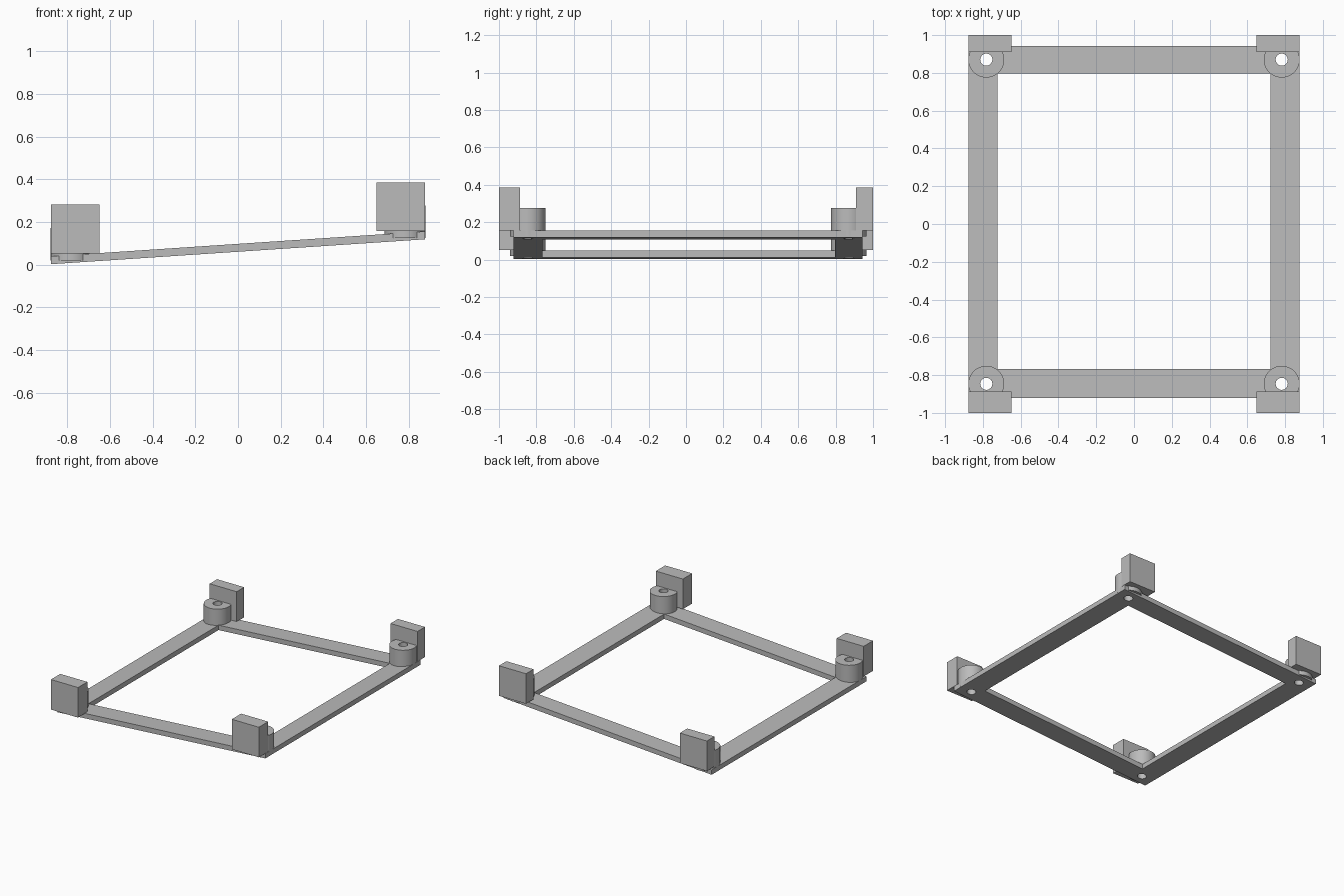
import bpy
import bmesh
from mathutils import Matrix

cube = bpy.data.objects.get("Cube")
if cube:
    bpy.data.objects.remove(cube, do_unlink=True)

grey = bpy.data.materials.new("mid_grey")
grey.use_nodes = True
grey.diffuse_color = (0.5, 0.5, 0.5, 1)
grey.node_tree.nodes["Principled BSDF"].inputs["Base Color"].default_value = (0.5, 0.5, 0.5, 1)

SLOPE = 0.0665
POST_X, POST_R, HOLE_R = 0.782, 0.095, 0.032


def finish(bm, name):
    bmesh.ops.recalc_face_normals(bm, faces=bm.faces)
    mesh = bpy.data.meshes.new(name)
    bm.to_mesh(mesh)
    bm.free()
    mesh.materials.append(grey)
    obj = bpy.data.objects.new(name, mesh)
    bpy.context.collection.objects.link(obj)
    return obj


def block(name, x0, x1, y0, y1, z0, z1):
    bm = bmesh.new()
    centre = Matrix.Translation(((x0 + x1) / 2, (y0 + y1) / 2, (z0 + z1) / 2))
    size = Matrix.Diagonal((x1 - x0, y1 - y0, z1 - z0, 1))
    bmesh.ops.create_cube(bm, size=1, matrix=centre @ size)
    return finish(bm, name)


def cylinder(name, x, y, radius, z0, z1):
    bm = bmesh.new()
    bmesh.ops.create_cone(bm, cap_ends=True, segments=48, radius1=radius, radius2=radius,
                          depth=z1 - z0, matrix=Matrix.Translation((x, y, (z0 + z1) / 2)))
    return finish(bm, name)


def cut(obj, cutter):
    mod = obj.modifiers.new("hole", "BOOLEAN")
    mod.operation, mod.solver, mod.object = "DIFFERENCE", "EXACT", cutter
    bpy.context.view_layer.objects.active = obj
    bpy.ops.object.modifier_apply(modifier=mod.name)


def smooth(obj):
    bpy.ops.object.select_all(action="DESELECT")
    obj.select_set(True)
    bpy.context.view_layer.objects.active = obj
    bpy.ops.object.shade_smooth_by_angle()


# Sloping rectangular frame
bm = bmesh.new()


def ring(x, y0, y1, base):
    corners = ((-x, y0), (x, y0), (x, y1), (-x, y1))
    return [bm.verts.new((a, b, base + a * SLOPE)) for a, b in corners]


loops = [ring(0.876, -0.922, 0.943, 0.0975), ring(0.722, -0.768, 0.797, 0.0975),
         ring(0.722, -0.768, 0.797, 0.0605), ring(0.876, -0.922, 0.943, 0.0605)]
for i, loop in enumerate(loops):
    following = loops[(i + 1) % 4]
    for j in range(4):
        k = (j + 1) % 4
        bm.faces.new((loop[j], loop[k], following[k], following[j]))
frame = finish(bm, "sloping_frame")

# Corner posts with through holes, each backed by an upright stop block
for side, x_sign, base in (("right", -1, 0.0), ("left", 1, 0.105)):
    for end, post_y, y0, y1 in (("front", -0.846, -1, -0.888), ("back", 0.87, 0.91, 1)):
        x = x_sign * POST_X
        post = cylinder(f"{end}_{side}_post", x, post_y, POST_R, base + 0.02, base + 0.172)
        cutter = cylinder("hole_cutter", x, post_y, HOLE_R, -0.2, 0.6)
        cutter.hide_render = True
        cut(post, cutter)
        cut(frame, cutter)
        bpy.data.objects.remove(cutter, do_unlink=True)
        smooth(post)
        xs = sorted((x_sign * 0.648, x_sign * 0.876))
        block(f"{end}_{side}_stop_block", xs[0], xs[1], y0, y1, base + 0.052, base + 0.281)
smooth(frame)
